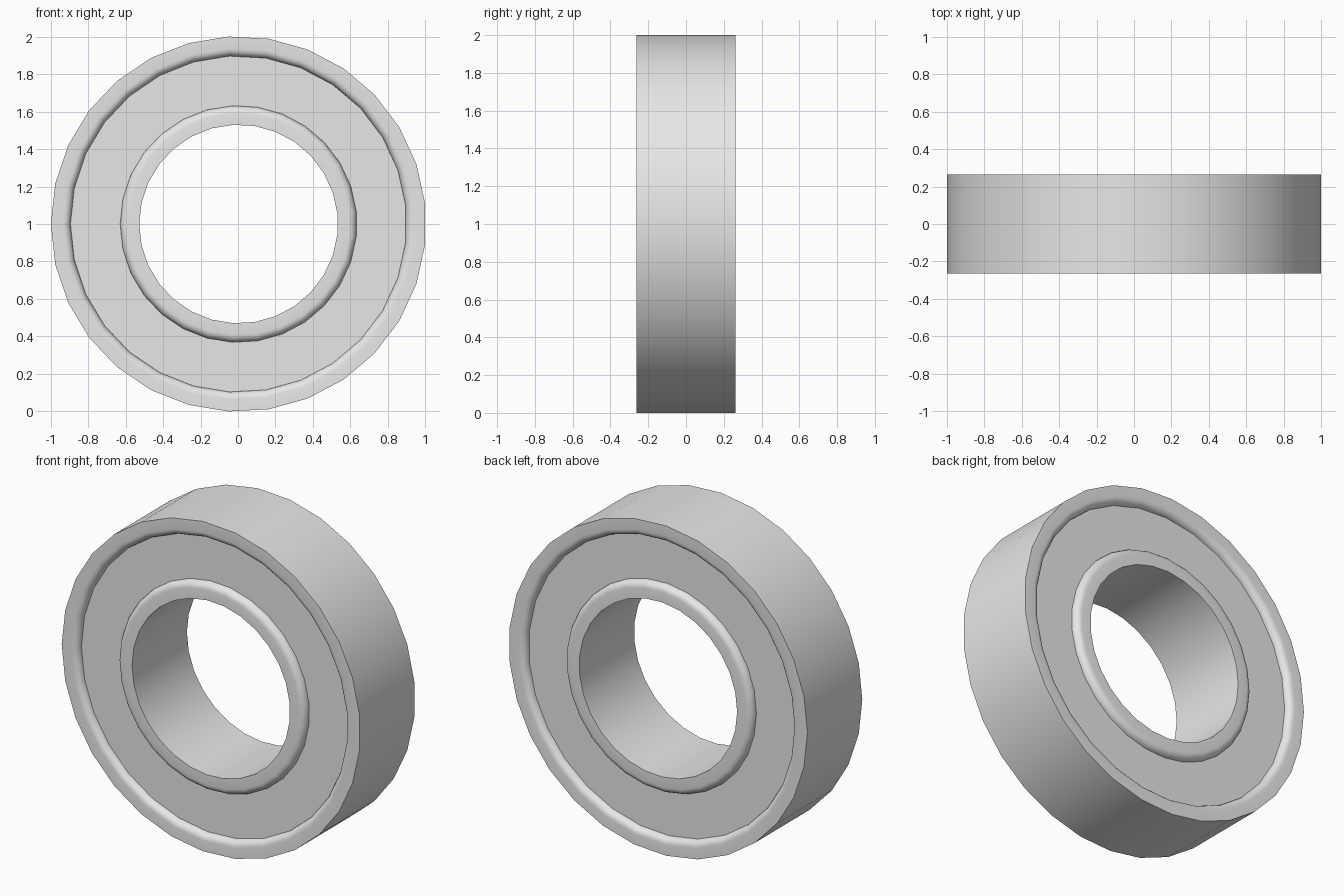
import bpy, bmesh, math

if "Cube" in bpy.data.objects:
    bpy.data.objects.remove(bpy.data.objects["Cube"])

SIDES = 29
R_OUT, R_BORE = 1.0015, 0.53      # outside and bore radii
R_SEAT_OUT, R_SEAT_IN = 0.897, 0.632  # where the shield meets each ring
HALF, DEPTH = 0.263, 0.04         # half width, shield recess
FILLET, STEPS = 0.04, 5

steel = bpy.data.materials.new("steel grey")
steel.diffuse_color = (0.8, 0.8, 0.8, 1)
steel.use_nodes = True
steel.node_tree.nodes["Principled BSDF"].inputs["Base Color"].default_value = steel.diffuse_color


def revolve(name, profile):
    """Spin an open (radius, y) profile about the y axis, listed so faces point out."""
    bm = bmesh.new()
    rows = []
    for i in range(SIDES):
        a = math.pi + 2 * math.pi * i / SIDES
        rows.append([bm.verts.new((r * math.cos(a) + 0.003, y, r * math.sin(a) + 1.0))
                     for r, y in profile])
    for i in range(SIDES):
        a, b = rows[i], rows[(i + 1) % SIDES]
        for j in range(len(profile) - 1):
            bm.faces.new((a[j], a[j + 1], b[j + 1], b[j]))
    mesh = bpy.data.meshes.new(name)
    bm.to_mesh(mesh)
    bm.free()
    obj = bpy.data.objects.new(name, mesh)
    bpy.context.collection.objects.link(obj)
    mesh.materials.append(steel)
    bpy.ops.object.select_all(action='DESELECT')
    obj.select_set(True)
    bpy.context.view_layer.objects.active = obj
    bpy.ops.object.shade_smooth_by_angle(angle=math.radians(35))
    return obj


def shoulder(r_seat, side):
    """Rounded lip from the shield up to the flat ring face; side is +1 away from the axis."""
    pts = []
    for k in range(STEPS + 1):
        t = math.pi / 2 * k / STEPS
        pts.append((r_seat + side * FILLET * (1 - math.cos(t)),
                    HALF - DEPTH + FILLET * math.sin(t)))
    return pts


def ring(name, r_wall, r_seat, side):
    back = shoulder(r_seat, side) + [(r_wall, HALF)]
    front = [(r, -y) for r, y in reversed(back)]
    profile = back + front
    return revolve(name, profile if side > 0 else profile[::-1])


# Outer and inner races
ring("outer_race", R_OUT, R_SEAT_OUT, 1)
ring("inner_race", R_BORE, R_SEAT_IN, -1)

# Flat shields closing the gap on both faces
y = HALF - DEPTH
revolve("back_shield", [(R_SEAT_IN, y), (R_SEAT_OUT, y)])
revolve("front_shield", [(R_SEAT_OUT, -y), (R_SEAT_IN, -y)])
